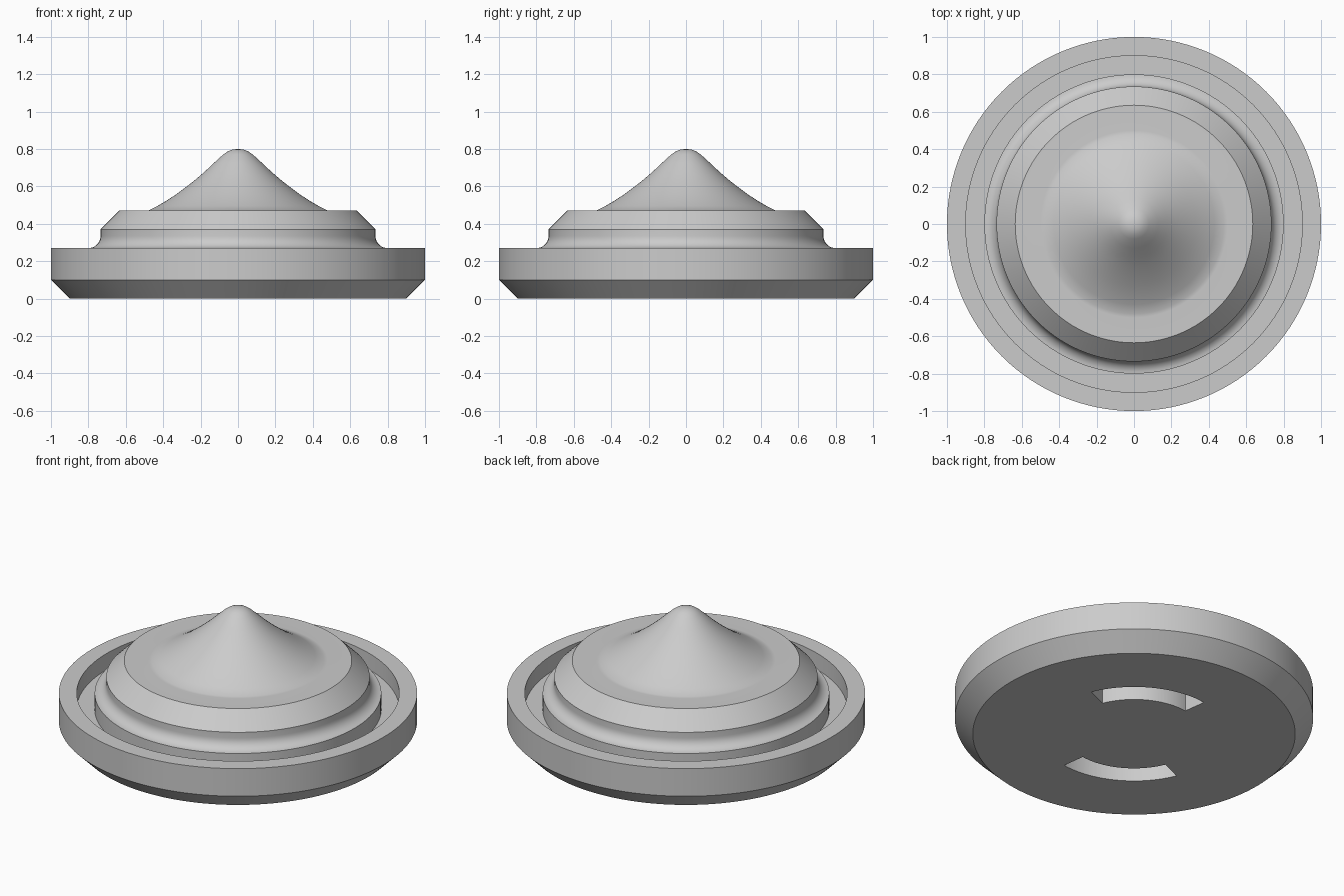
import bpy, bmesh, math
from mathutils import Matrix

if "Cube" in bpy.data.objects:
    bpy.data.objects.remove(bpy.data.objects["Cube"])

grey = bpy.data.materials.new("light grey")
grey.use_nodes = True
colour = (0.6, 0.6, 0.6, 1)
grey.diffuse_color = colour
grey.node_tree.nodes["Principled BSDF"].inputs["Base Color"].default_value = colour


def spun(name, profile, steps, angle, start=0, closed=False):
    """Sweep an (r, z) profile around the z axis."""
    bm = bmesh.new()
    verts = [bm.verts.new((r, 0, z)) for r, z in profile]
    geom = verts + [bm.edges.new(pair) for pair in zip(verts, verts[1:])]
    if closed:
        geom += [bm.edges.new((verts[-1], verts[0])), bm.faces.new(verts)]
    bmesh.ops.rotate(bm, verts=verts, matrix=Matrix.Rotation(start, 3, 'Z'))
    bmesh.ops.spin(bm, geom=geom, cent=(0, 0, 0), axis=(0, 0, 1),
                   angle=angle, steps=steps)
    bmesh.ops.remove_doubles(bm, verts=bm.verts, dist=1e-5)
    bmesh.ops.recalc_face_normals(bm, faces=bm.faces)
    mesh = bpy.data.meshes.new(name)
    bm.to_mesh(mesh)
    bm.free()
    mesh.materials.append(grey)
    obj = bpy.data.objects.new(name, mesh)
    bpy.context.collection.objects.link(obj)
    return obj


# Base with chamfer, rim and ring groove
profile = [(0, 0), (0.9, 0), (1, 0.1), (1, 0.27), (0.9, 0.27), (0.9, 0.17), (0.8, 0.17)]
# Concave fillet into the raised step
for i in range(9):
    a = i / 8 * math.pi / 2
    profile.append((0.8 - 0.065 * math.sin(a), 0.335 - 0.065 * math.cos(a)))
# Step chamfer, flat shoulder and flared peak with a rounded tip
profile += [(0.735, 0.37), (0.635, 0.47), (0.5, 0.47), (0.48, 0.471), (0.43, 0.496),
            (0.38, 0.525), (0.33, 0.558), (0.28, 0.595), (0.23, 0.634), (0.18, 0.677),
            (0.13, 0.724), (0.08, 0.77), (0.055, 0.787), (0.03, 0.797), (0, 0.8)]
body = spun("domed_body", profile, 128, math.tau)

# Two opposed curved slots in the underside
section = [(0.385, -0.1), (0.525, -0.1), (0.525, 0.36), (0.385, 0.36)]
bpy.context.view_layer.objects.active = body
for side in range(2):
    cutter = spun("slot_cutter", section, 24, math.radians(75),
                  math.radians(23) + side * math.pi, closed=True)
    cutter.hide_render = True
    cut = body.modifiers.new("slot", 'BOOLEAN')
    cut.operation = 'DIFFERENCE'
    cut.solver = 'EXACT'
    cut.object = cutter
    bpy.ops.object.modifier_apply(modifier=cut.name)
    bpy.data.objects.remove(cutter)

bpy.ops.object.select_all(action='DESELECT')
body.select_set(True)
bpy.ops.object.shade_smooth_by_angle(angle=math.radians(32))
